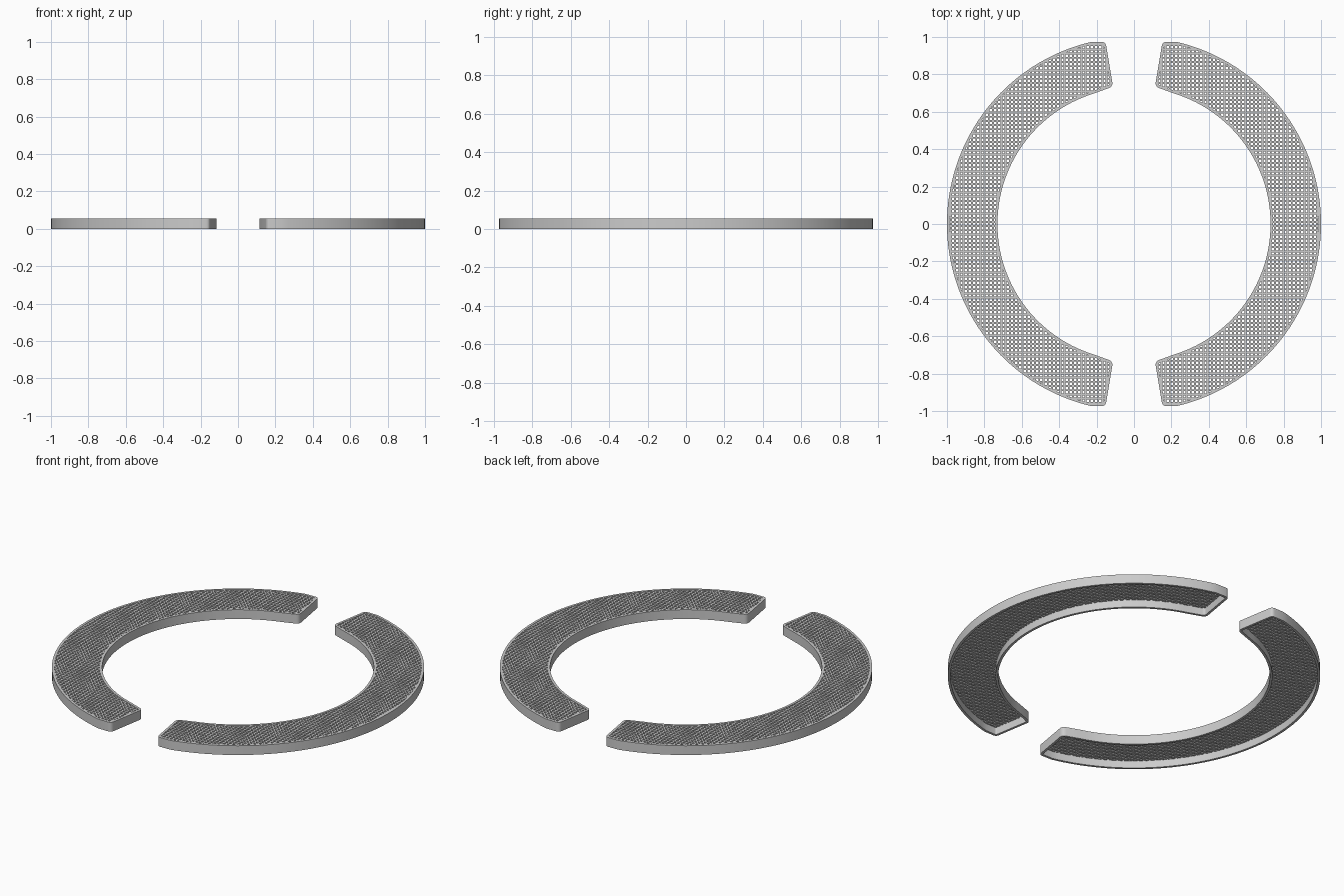
import bpy, bmesh, math
from mathutils import Vector

if "Cube" in bpy.data.objects:
    bpy.data.objects.remove(bpy.data.objects["Cube"])

H, WALL = 0.055, 0.014           # frame height and wall thickness
PITCH, BAR = 0.0225, 0.010       # grille spacing and bar width


def rounded(a, c, b, d, n=5):
    """Quadratic rounding of corner c between neighbours a and b."""
    p, q = c + (a - c).normalized() * d, c + (b - c).normalized() * d
    return [p * (1 - t) ** 2 + c * 2 * t * (1 - t) + q * t * t
            for t in (i / n for i in range(n + 1))]


def arc(r, a0, a1, n):
    return [Vector((r * math.cos(a0 + (a1 - a0) * i / n),
                    r * math.sin(a0 + (a1 - a0) * i / n))) for i in range(n + 1)]


def outline():
    """Right-hand half ring, counter-clockwise."""
    ao, ai = math.radians(76.4), math.radians(73)
    outer, inner = arc(1.0, -ao, ao, 72), arc(0.73, ai, -ai, 72)
    co, ci = Vector((0.152, 0.973)), Vector((0.112, 0.735))
    top = rounded(outer[-1], co, ci, 0.02) + rounded(co, ci, inner[0], 0.025)
    bottom = [Vector((p.x, -p.y)) for p in reversed(top)]
    return outer + top + inner + bottom


def inset(pts, d):
    out = []
    for i, p in enumerate(pts):
        e0 = (p - pts[i - 1]).normalized()
        e1 = (pts[(i + 1) % len(pts)] - p).normalized()
        n0, n1 = Vector((-e0.y, e0.x)), Vector((-e1.y, e1.x))
        out.append(p + (n0 + n1) * d / (1 + n0.dot(n1)))
    return out


def finish(bm, name, sx, smooth):
    for v in bm.verts:
        v.co.x *= sx
    bmesh.ops.recalc_face_normals(bm, faces=bm.faces)
    me = bpy.data.meshes.new(name)
    bm.to_mesh(me)
    bm.free()
    ob = bpy.data.objects.new(name, me)
    bpy.context.collection.objects.link(ob)
    if smooth:
        bpy.ops.object.select_all(action='DESELECT')
        ob.select_set(True)
        bpy.context.view_layer.objects.active = ob
        bpy.ops.object.shade_smooth_by_angle(angle=math.radians(30))


def frame(name, sx):
    """Thin upright wall following the outline."""
    bm = bmesh.new()
    o = outline()
    i = inset(o, WALL)
    loops = [[bm.verts.new((p.x, p.y, z)) for p in pts]
             for pts, z in ((o, 0), (o, H), (i, H), (i, 0))]
    n = len(o)
    for k in range(4):
        a, b = loops[k], loops[(k + 1) % 4]
        for j in range(n):
            bm.faces.new((a[j], a[(j + 1) % n], b[(j + 1) % n], b[j]))
    finish(bm, name, sx, True)


def spans(pts, axis, c):
    """Intervals where the line axis = c lies inside the outline."""
    hits = []
    for i, q in enumerate(pts):
        p = pts[i - 1]
        if (p[axis] > c) != (q[axis] > c):
            t = (c - p[axis]) / (q[axis] - p[axis])
            hits.append(p[1 - axis] + t * (q[1 - axis] - p[1 - axis]))
    hits.sort()
    return zip(hits[::2], hits[1::2])


def grille(name, sx):
    """Crossing bars trimmed to the middle of the wall."""
    bm = bmesh.new()
    edge = inset(outline(), WALL * 0.6)
    n = int(1 / PITCH) + 1
    for axis, z0, z1 in ((0, 0.0435, 0.0530), (1, 0.0430, 0.0525)):
        for k in range(-n, n + 1):
            c = (k + 0.5) * PITCH
            for lo, hi in spans(edge, axis, c):
                m = bmesh.ops.create_cube(bm, size=1)['verts']
                for v in m:
                    a = c + v.co[axis] * BAR
                    b = hi if v.co[1 - axis] > 0 else lo
                    z = z1 if v.co.z > 0 else z0
                    v.co = (a, b, z) if axis == 0 else (b, a, z)
    finish(bm, name, sx, False)


for side, sx in (("right", 1), ("left", -1)):
    frame("frame_" + side, sx)
    grille("grille_" + side, sx)
